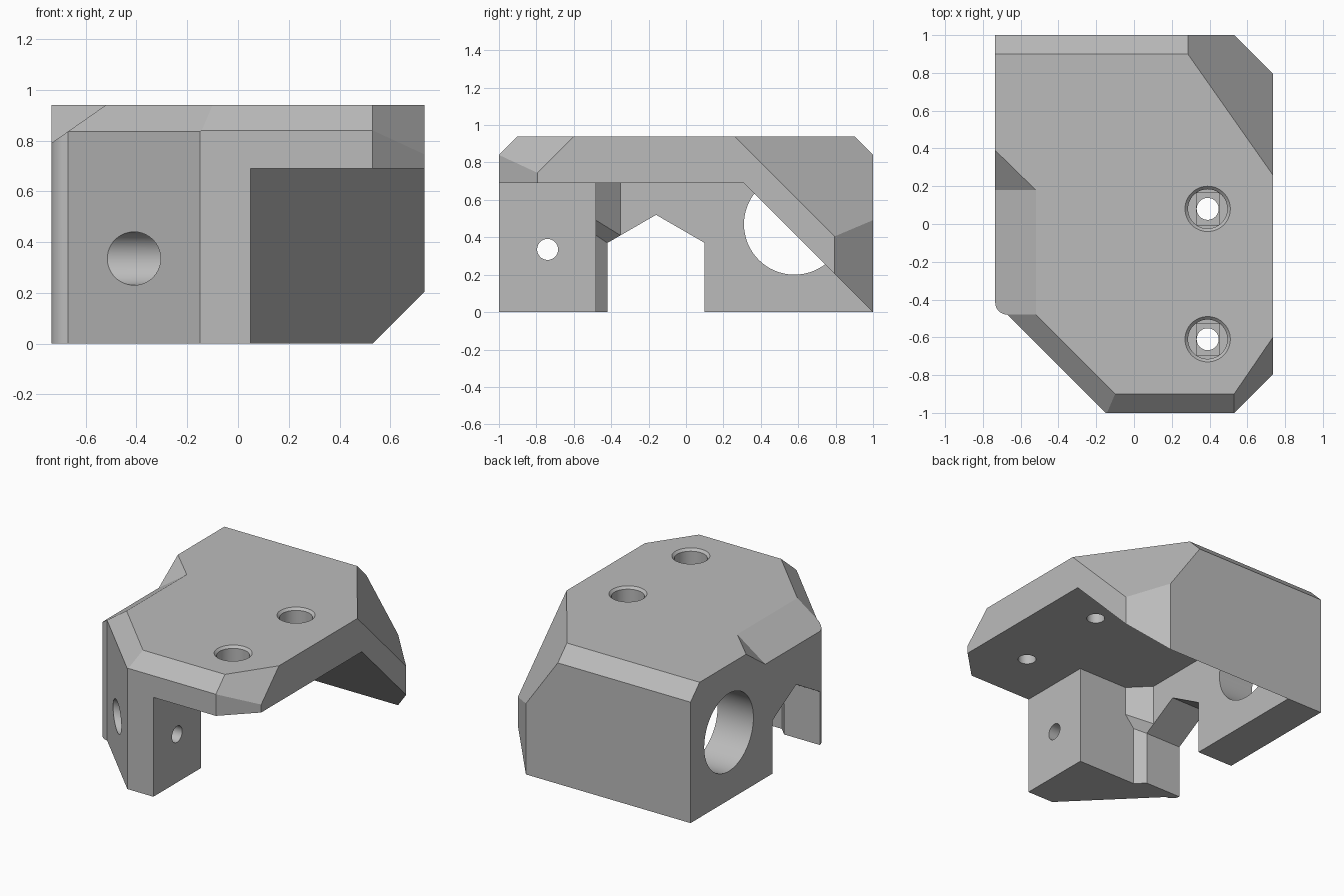
import bpy, bmesh, math
from mathutils import Vector, Matrix

if "Cube" in bpy.data.objects:
    bpy.data.objects.remove(bpy.data.objects["Cube"], do_unlink=True)

grey = bpy.data.materials.new("plain_grey")
grey.use_nodes = True
grey.diffuse_color = (0.5, 0.5, 0.5, 1)
grey.node_tree.nodes["Principled BSDF"].inputs["Base Color"].default_value = (0.5, 0.5, 0.5, 1)


def finish(name, bm):
    bmesh.ops.recalc_face_normals(bm, faces=bm.faces)
    mesh = bpy.data.meshes.new(name)
    bm.to_mesh(mesh)
    bm.free()
    mesh.materials.append(grey)
    ob = bpy.data.objects.new(name, mesh)
    bpy.context.collection.objects.link(ob)
    return ob


def loft(name, loops):
    """Closed solid through matching loops of points."""
    bm = bmesh.new()
    rings = [[bm.verts.new(p) for p in loop] for loop in loops]
    n = len(rings[0])
    for a, b in zip(rings, rings[1:]):
        for i in range(n):
            j = (i + 1) % n
            bm.faces.new((a[i], a[j], b[j], b[i]))
    bm.faces.new(rings[0])
    bm.faces.new(rings[-1])
    return finish(name, bm)


def prism_x(name, profile, x0, x1):
    return loft(name, [[(x, y, z) for y, z in profile] for x in (x0, x1)])


def rod(name, axis, centre, start, end, r0, r1=None):
    """Round cutter along x or z, straight or tapered."""
    bm = bmesh.new()
    bmesh.ops.create_cone(bm, cap_ends=True, segments=64, radius1=r0,
                          radius2=r0 if r1 is None else r1, depth=end - start)
    mid = (start + end) / 2
    if axis == "x":
        m = Matrix.Translation((mid, *centre)) @ Matrix.Rotation(math.pi / 2, 4, "Y")
    else:
        m = Matrix.Translation((*centre, mid))
    bmesh.ops.transform(bm, matrix=m, verts=bm.verts)
    return finish(name, bm)


def cut(target, cutter):
    cutter.hide_render = True
    mod = target.modifiers.new("cut", "BOOLEAN")
    mod.operation = "DIFFERENCE"
    mod.solver = "EXACT"
    mod.object = cutter
    bpy.context.view_layer.objects.active = target
    bpy.ops.object.modifier_apply(modifier=mod.name)
    bpy.data.objects.remove(cutter, do_unlink=True)


# Main block: plan outline with one rounded corner
W, H, R = 0.735, 0.94, 0.065
outline = [(-W, 1), (0.53, 1), (W, 0.795), (W, -0.795), (0.53, -1), (-0.15, -1)]
for i in range(9):
    a = math.radians(270 - 90 * i / 8)
    outline.append((-W + R + R * math.cos(a), -0.415 + R * math.sin(a)))
body = loft("bracket_body", [[(x, y, z) for x, y in outline] for z in (0, H)])

# Chamfers around the top: point on the plane and outward normal
chamfers = [((0, -0.9, H), (0, -1, 1)),
            ((0, 0.9, H), (0, 1, 1)),
            ((-0.52, -0.48, H), (-0.7, -0.7, 1)),
            ((0.53, -0.9, H), (0.3, -0.205, 0.205)),
            ((0.285, 0.9, H), (0.64, 0.45, 0.45))]
bm = bmesh.new()
bm.from_mesh(body.data)
for point, normal in chamfers:
    res = bmesh.ops.bisect_plane(bm, geom=bm.verts[:] + bm.edges[:] + bm.faces[:], dist=1e-5,
                                 plane_co=Vector(point), plane_no=Vector(normal).normalized(),
                                 clear_outer=True)
    rim = [e for e in res["geom_cut"] if isinstance(e, bmesh.types.BMEdge)]
    bmesh.ops.holes_fill(bm, edges=rim, sides=0)
bmesh.ops.recalc_face_normals(bm, faces=bm.faces)
bm.to_mesh(body.data)
bm.free()

# Sloping notch on the top side edge
bm = bmesh.new()
for p in [(-0.434, 0.18, 1), (-0.824, 0.561, 1), (-0.824, 0.18, 0.728),
          (-0.434, -0.7, 1), (-0.824, -0.7, 0.728), (-0.824, -0.7, 1)]:
    bm.verts.new(p)
bmesh.ops.convex_hull(bm, input=bm.verts)
cut(body, finish("notch_cutter", bm))

# Underside cavity with sloping back, keeping a stepped corner brace
INNER, LEG = -0.46, -0.48
cavity = prism_x("cavity_cutter", [(LEG, -0.1), (LEG, 0.69), (0.31, 0.69), (1.1, -0.1)], INNER, 1)


def brace_loop(size, z_leg, z_wall):
    x, y = INNER + size, LEG + size
    return [(x, LEG, z_leg), (INNER, y, z_wall), (INNER - 0.04, y, z_wall),
            (INNER - 0.04, LEG - 0.04, z_leg), (x, LEG - 0.04, z_leg)]


brace = loft("brace_cutter", [brace_loop(0.06, -0.2, -0.2), brace_loop(0.06, 0.41, 0.37),
                              brace_loop(0.13, 0.49, 0.41), brace_loop(0.13, 0.8, 0.8)])
cut(cavity, brace)
cut(body, cavity)

# Open space beside the front leg
cut(body, prism_x("leg_side_cutter", [(-1.1, -0.1), (-1.1, 0.69), (-0.4, 0.69), (-0.4, -0.1)], 0.05, 1))

# Peaked opening and large round window in the side wall
cut(body, prism_x("peaked_cutter", [(-0.42, -0.1), (-0.42, 0.37), (-0.16, 0.52), (0.1, 0.37), (0.1, -0.1)],
                  -1, -0.3))
cut(body, rod("window_cutter", "x", (0.58, 0.47), -1, INNER + 0.002, 0.27))

# Leg bolt hole with counterbore
cut(body, rod("leg_bore_cutter", "x", (-0.74, 0.335), -1, -0.22, 0.105))
cut(body, rod("leg_hole_cutter", "x", (-0.74, 0.335), -0.3, 0.2, 0.056))

# Two top bolt holes: tapered rim, counterbore, stepped floor, through hole
for y in (0.08, -0.61):
    cut(body, rod("rim_cutter", "z", (0.39, y), 0.92, 0.96, 0.1, 0.14))
    cut(body, rod("bore_cutter", "z", (0.39, y), 0.81, 1, 0.104))
    step = [(y - 0.084, 0.79), (y - 0.084, 0.85), (y + 0.084, 0.85), (y + 0.084, 0.79)]
    cut(body, prism_x("step_cutter", step, 0.33, 0.45))
    cut(body, rod("hole_cutter", "z", (0.39, y), 0.5, 0.83, 0.058))

# Crisp edges, smooth bores
bpy.ops.object.select_all(action="DESELECT")
body.select_set(True)
bpy.context.view_layer.objects.active = body
bpy.ops.object.shade_smooth_by_angle(angle=math.radians(20))
